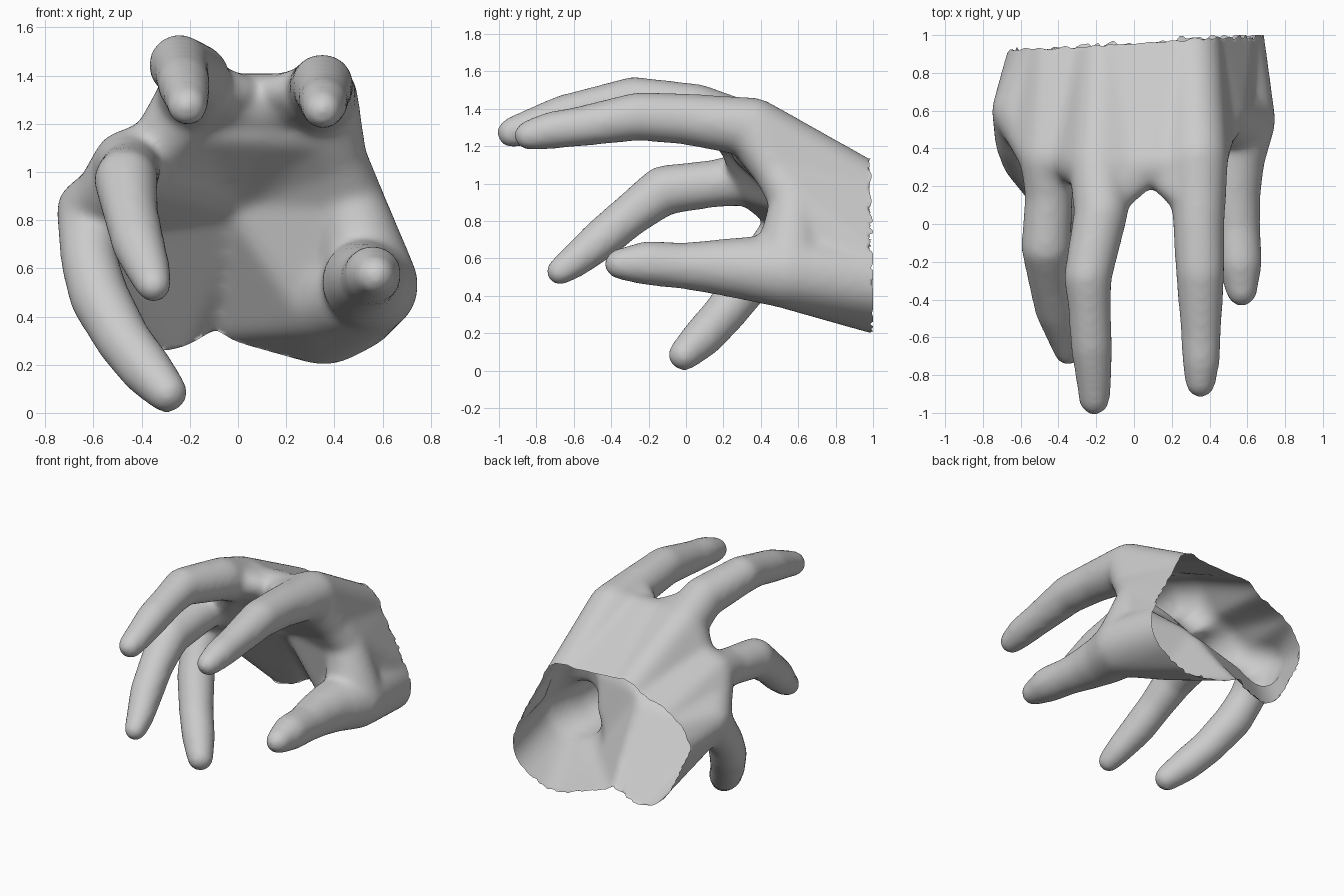
import bpy, bmesh
from mathutils import Vector, noise

if "Cube" in bpy.data.objects:
    bpy.data.objects.remove(bpy.data.objects["Cube"])

bm = bmesh.new()


def blend(*balls):
    """Closed convex skin stretched around a few balls (x, y, z, radius)."""
    tmp = bmesh.new()
    for x, y, z, r in balls:
        res = bmesh.ops.create_icosphere(tmp, subdivisions=3, radius=r + 0.006)
        bmesh.ops.translate(tmp, verts=res["verts"], vec=(x, y, z))
    pts = [v.co.copy() for v in tmp.verts]
    tmp.free()
    part = bmesh.new()
    for p in pts:
        part.verts.new(p)
    bmesh.ops.convex_hull(part, input=part.verts[:])
    loose = [v for v in part.verts if not v.link_faces]
    bmesh.ops.delete(part, geom=loose, context='VERTS')
    bmesh.ops.recalc_face_normals(part, faces=part.faces[:])
    me = bpy.data.meshes.new("tmp")
    part.to_mesh(me)
    part.free()
    bm.from_mesh(me)
    bpy.data.meshes.remove(me)


def chain(balls):
    for a, b in zip(balls, balls[1:]):
        blend(a, b)


# knuckles and the valleys between them
k_index = (0.34, 0.36, 1.30, 0.155)
k_middle = (-0.19, 0.30, 1.29, 0.15)
k_ring = (-0.46, 0.35, 1.03, 0.14)
k_little = (-0.62, 0.60, 0.84, 0.13)
v_middle = (-0.33, 0.35, 1.10, 0.12)
v_little = (-0.55, 0.47, 0.91, 0.12)
web_top = (0.21, 0.31, 1.29, 0.115)
web_low = (-0.03, 0.30, 1.29, 0.115)
web_mid = (0.09, 0.32, 1.28, 0.125)
# wrist end of each ray
w_index = (0.30, 1.10, 0.89, 0.15)
w_middle = (-0.15, 1.10, 0.90, 0.14)
w_ring = (-0.42, 1.10, 0.82, 0.13)
w_little = (-0.48, 1.10, 0.70, 0.13)
# palm
heel = (-0.28, 1.10, 0.26, 0.12)
floor = (-0.08, 1.10, 0.39, 0.11)
centre = (0.0, 0.71, 0.92, 0.14)
web = (0.47, 0.58, 0.90, 0.125)
web_up = (0.42, 0.48, 1.06, 0.11)
web_down = (0.52, 0.50, 0.69, 0.07)
mound = (0.55, 0.55, 0.53, 0.195)
mound_in = (0.34, 0.76, 0.47, 0.18)
w_thumb = (0.46, 1.10, 0.46, 0.21)
w_mound = (0.33, 1.10, 0.38, 0.20)
# pads under the knuckles
pad_middle = (-0.17, 0.37, 1.22, 0.14)
pad_web = (0.09, 0.37, 1.20, 0.13)
pad_index = (0.32, 0.41, 1.20, 0.14)

# fingers, base to tip
chain([k_index, (0.343, 0, 1.345, 0.132), (0.35, -0.25, 1.36, 0.125),
       (0.355, -0.57, 1.305, 0.102), (0.355, -0.72, 1.285, 0.096), (0.352, -0.84, 1.258, 0.076)])
chain([k_middle, (-0.175, 0.06, 1.39, 0.138), (-0.245, -0.28, 1.445, 0.122),
       (-0.235, -0.45, 1.415, 0.108), (-0.225, -0.65, 1.365, 0.106),
       (-0.213, -0.82, 1.31, 0.09), (-0.21, -0.93, 1.272, 0.078)])
chain([k_ring, (-0.45, 0.15, 1.00, 0.122), (-0.465, -0.12, 0.965, 0.128),
       (-0.445, -0.30, 0.83, 0.11), (-0.415, -0.45, 0.705, 0.106),
       (-0.37, -0.59, 0.59, 0.087), (-0.35, -0.675, 0.53, 0.07)])
chain([k_little, (-0.615, 0.43, 0.62, 0.115), (-0.575, 0.34, 0.48, 0.12),
       (-0.475, 0.20, 0.30, 0.11), (-0.38, 0.09, 0.18, 0.105), (-0.295, -0.01, 0.085, 0.082)])
# thumb
chain([(0.57, -0.355, 0.57, 0.078), (0.56, -0.20, 0.575, 0.115), (0.545, -0.02, 0.56, 0.118),
       (0.525, 0.15, 0.555, 0.14), (0.52, 0.35, 0.545, 0.168), mound, w_thumb])

# back of the hand
chain([k_index, w_index])
chain([k_middle, w_middle])
blend(web_top, web_mid, web_low, centre, w_index, w_middle)
blend(k_index, web_top, w_index)
blend(k_middle, web_low, w_middle)
blend((0.01, 0.22, 1.33, 0.07), (-0.15, 0.12, 1.36, 0.10), web_low)
blend((0.17, 0.22, 1.33, 0.07), (0.32, 0.12, 1.34, 0.10), web_top)
blend(k_middle, v_middle, w_middle)
blend(k_ring, v_middle, w_ring)
blend(v_middle, w_middle, w_ring, centre)
blend(k_ring, v_little, w_ring)
blend(k_little, v_little, w_little)
blend(v_little, w_ring, w_little, centre)
# palm, pads and thumb web
blend(pad_middle, pad_web, centre)
blend(pad_index, pad_web, centre)
blend(pad_middle, v_middle, centre)
blend(v_middle, k_ring, centre)
blend(pad_index, k_index, web_up)
blend(pad_index, web_up, centre)
blend(web_up, web, centre, w_index)
blend(web_up, k_index, w_index)
blend(web, web_down, mound)
blend(centre, floor, w_index, w_middle)
blend(centre, web, w_index, mound_in, floor)
blend(web, (0.5, 0.62, 0.56, 0.15), w_thumb, w_index)
blend(mound, mound_in, w_mound, w_thumb)
blend(mound_in, w_mound, floor, w_index)
blend(centre, floor, heel, w_middle, w_ring)
blend(centre, k_ring, v_little, w_ring)
blend(centre, v_little, k_little, w_ring)
blend(centre, k_little, heel, w_little, w_ring)

mesh = bpy.data.meshes.new("hand_blocks")
bm.to_mesh(mesh)
bm.free()
blocks = bpy.data.objects.new("hand_blocks", mesh)
bpy.context.collection.objects.link(blocks)

# fuse into one skin and soften
rem = blocks.modifiers.new("fuse", 'REMESH')
rem.mode = 'VOXEL'
rem.voxel_size = 0.018
sm = blocks.modifiers.new("soften", 'SMOOTH')
sm.factor = 0.5
sm.iterations = 24
dg = bpy.context.evaluated_depsgraph_get()
skin = bpy.data.meshes.new_from_object(blocks.evaluated_get(dg))
bpy.data.objects.remove(blocks)

# open, ragged wrist edge
bm = bmesh.new()
bm.from_mesh(skin)
bmesh.ops.bisect_plane(bm, geom=bm.verts[:] + bm.edges[:] + bm.faces[:],
                       plane_co=(0, 0.957, 0), plane_no=Vector((-0.06, 1, 0)).normalized(),
                       clear_outer=True)
for v in bm.verts:
    if v.is_boundary:
        ragged = 0.05 if v.co.z < 0.8 else 0.015
        v.co.y = min(v.co.y + ragged * noise.noise(v.co * 22), 1.0)
for f in bm.faces:
    f.smooth = True
bm.to_mesh(skin)
bm.free()
skin.name = "hand"
hand = bpy.data.objects.new("hand", skin)
bpy.context.collection.objects.link(hand)
